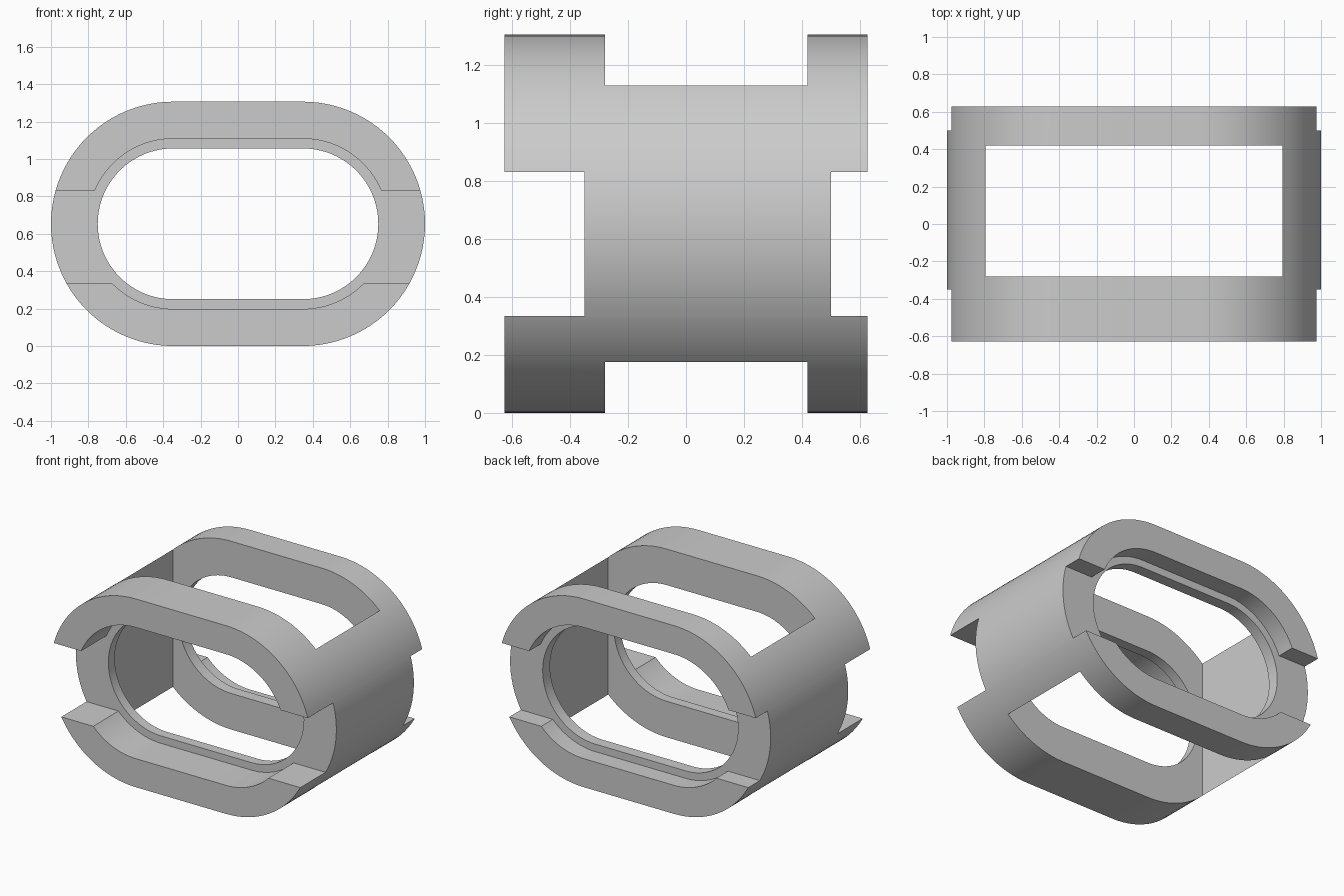
import bpy, bmesh, math

old = bpy.data.objects.get("Cube")
if old:
    bpy.data.objects.remove(old, do_unlink=True)

MID_Z = 0.653        # height of the long axis
STRAIGHT = 0.347     # half length of the straight run
DEPTH = 0.627        # half depth of the body
FRONT, BACK = -0.35, 0.5    # outer faces of the retaining lips
SIDES = 48           # segments in each round end

grey = bpy.data.materials.new("plain grey")
grey.use_nodes = True
colour = (0.6, 0.6, 0.6, 1)
grey.diffuse_color = colour
grey.node_tree.nodes["Principled BSDF"].inputs["Base Color"].default_value = colour


def make_object(name, bm):
    bmesh.ops.recalc_face_normals(bm, faces=bm.faces)
    mesh = bpy.data.meshes.new(name)
    bm.to_mesh(mesh)
    bm.free()
    mesh.materials.append(grey)
    obj = bpy.data.objects.new(name, mesh)
    bpy.context.collection.objects.link(obj)
    return obj


def slot_prism(name, radius, y0, y1):
    """Solid with a round-ended slot profile, running along y."""
    bm = bmesh.new()
    ring = []
    for side in (1, -1):
        for i in range(SIDES + 1):
            a = math.pi * (i / SIDES - 0.5)
            x = side * (STRAIGHT + radius * math.cos(a))
            z = MID_Z + side * radius * math.sin(a)
            ring.append(bm.verts.new((x, y0, z)))
    face = bm.faces.new(ring)
    grown = bmesh.ops.extrude_face_region(bm, geom=[face])["geom"]
    verts = [v for v in grown if isinstance(v, bmesh.types.BMVert)]
    bmesh.ops.translate(bm, verts=verts, vec=(0, y1 - y0, 0))
    return make_object(name, bm)


def box(name, low, high):
    bm = bmesh.new()
    bmesh.ops.create_cube(bm, size=1)
    for v in bm.verts:
        v.co = [lo + (c + 0.5) * (hi - lo) for c, lo, hi in zip(v.co, low, high)]
    return make_object(name, bm)


# Main body and the shapes removed from it
body = slot_prism("slotted_housing", MID_Z, -DEPTH, DEPTH)
cutters = [
    slot_prism("through_hole_cutter", 0.403, -1, 1),
    slot_prism("front_recess_cutter", 0.455, -1, FRONT),
    slot_prism("back_recess_cutter", 0.455, BACK, 1),
    box("front_notch_cutter", (-2, -1, 0.335), (2, FRONT, 0.832)),
    box("back_notch_cutter", (-2, BACK, 0.335), (2, 1, 0.832)),
    box("window_cutter", (-0.793, -0.28, -1), (0.793, 0.42, 2)),
]
for cutter in cutters:
    cutter.hide_render = True
    mod = body.modifiers.new(cutter.name, 'BOOLEAN')
    mod.operation = 'DIFFERENCE'
    mod.solver = 'EXACT'
    mod.object = cutter

# Bake the cuts and discard the cutters
bpy.ops.object.select_all(action='DESELECT')
body.select_set(True)
bpy.context.view_layer.objects.active = body
for cutter in cutters:
    bpy.ops.object.modifier_apply(modifier=cutter.name)
    bpy.data.objects.remove(cutter, do_unlink=True)
bpy.ops.object.shade_smooth_by_angle(angle=math.radians(30))
